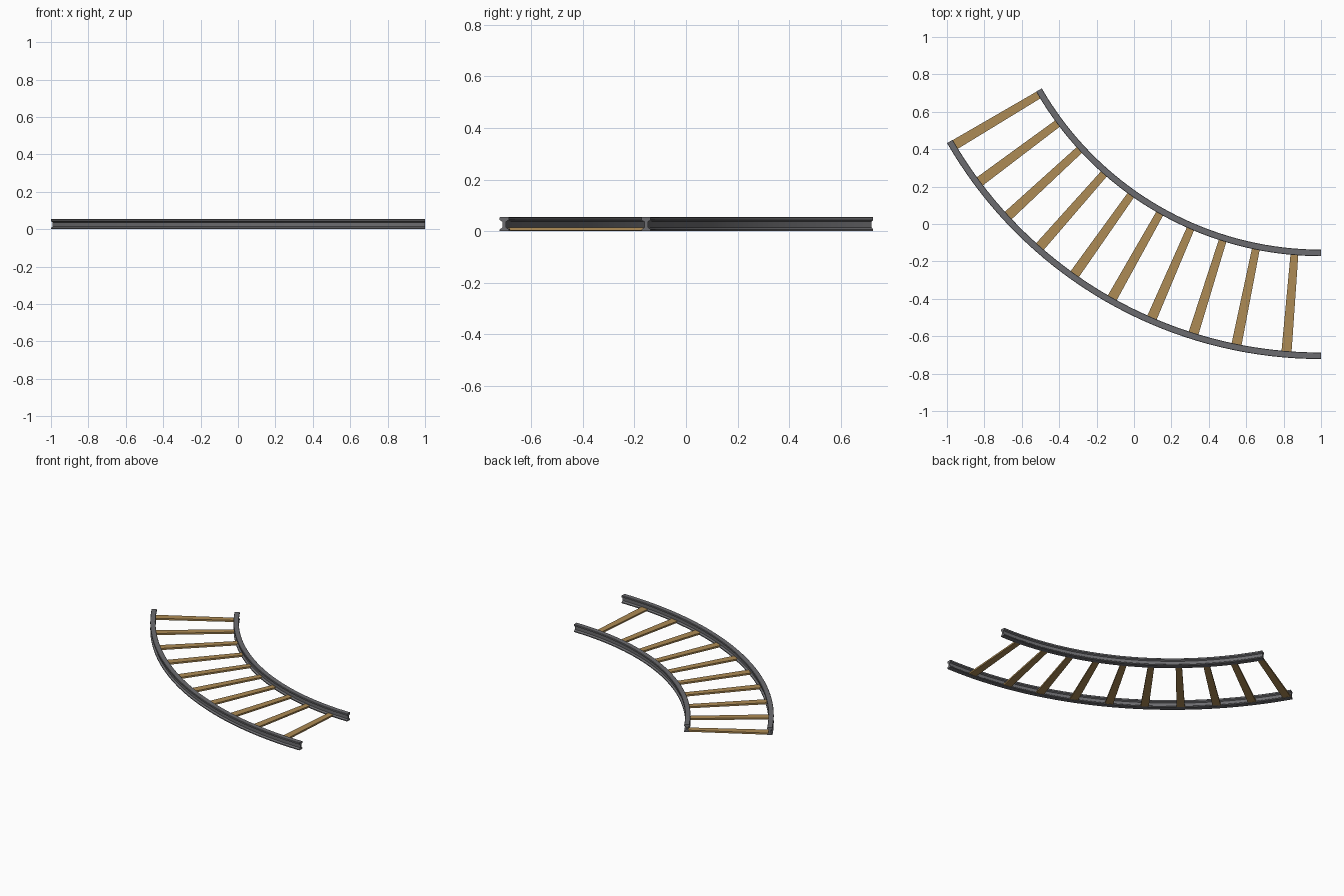
import bpy, bmesh
from math import sin, cos, radians

if "Cube" in bpy.data.objects:
    bpy.data.objects.remove(bpy.data.objects["Cube"])

CX, CY = 1.0, 1.587          # centre of the curve
R_IN, R_OUT = 1.7415, 2.2915  # rail centre lines
SWEEP, STEPS = 60.0, 36


def material(name, color):
    m = bpy.data.materials.new(name)
    m.diffuse_color = color
    m.use_nodes = True
    m.node_tree.nodes["Principled BSDF"].inputs["Base Color"].default_value = m.diffuse_color
    return m


steel = material("dark_steel", (0.15, 0.15, 0.16, 1))
wood = material("wood", (0.42, 0.26, 0.09, 1))


def point(r, deg, z):
    a = radians(deg)
    return (CX - r * sin(a), CY - r * cos(a), z)


def sweep(name, profile, start, end, steps, mat):
    """Sweep a closed (radius, z) profile around the curve centre."""
    bm = bmesh.new()
    rings = []
    for i in range(steps + 1):
        d = start + (end - start) * i / steps
        rings.append([bm.verts.new(point(r, d, z)) for r, z in profile])
    n = len(profile)
    for a, b in zip(rings, rings[1:]):
        for j in range(n):
            k = (j + 1) % n
            bm.faces.new((a[j], a[k], b[k], b[j]))
    bm.faces.new(rings[0][::-1])
    bm.faces.new(rings[-1])
    bmesh.ops.recalc_face_normals(bm, faces=bm.faces)
    me = bpy.data.meshes.new(name)
    bm.to_mesh(me)
    bm.free()
    me.materials.append(mat)
    ob = bpy.data.objects.new(name, me)
    bpy.context.collection.objects.link(ob)
    return ob


# I-shaped rail: half section mirrored about the web
half = [(0.0175, 0.0), (0.0175, 0.007), (0.007, 0.015), (0.007, 0.037),
        (0.0175, 0.043), (0.0175, 0.053), (0.0155, 0.055)]
section = half + [(-x, z) for x, z in reversed(half)]

for name, radius in (("inner_rail", R_IN), ("outer_rail", R_OUT)):
    rail = sweep(name, [(radius + x, z) for x, z in section], 0, SWEEP, STEPS, steel)
    bpy.ops.object.select_all(action='DESELECT')
    rail.select_set(True)
    bpy.context.view_layer.objects.active = rail
    bpy.ops.object.shade_smooth_by_angle(angle=radians(25))

# wedge-shaped sleepers, let into the rail webs
tie = [(R_IN + 0.003, 0.002), (R_OUT - 0.003, 0.002),
       (R_OUT - 0.003, 0.014), (R_IN + 0.003, 0.014)]
angles = [4.65] + [11.45 + 5.98 * i for i in range(9)]
for i, a in enumerate(angles):
    sweep(f"sleeper_{i + 1}", tie, a - 0.68, a + 0.68, 1, wood)
